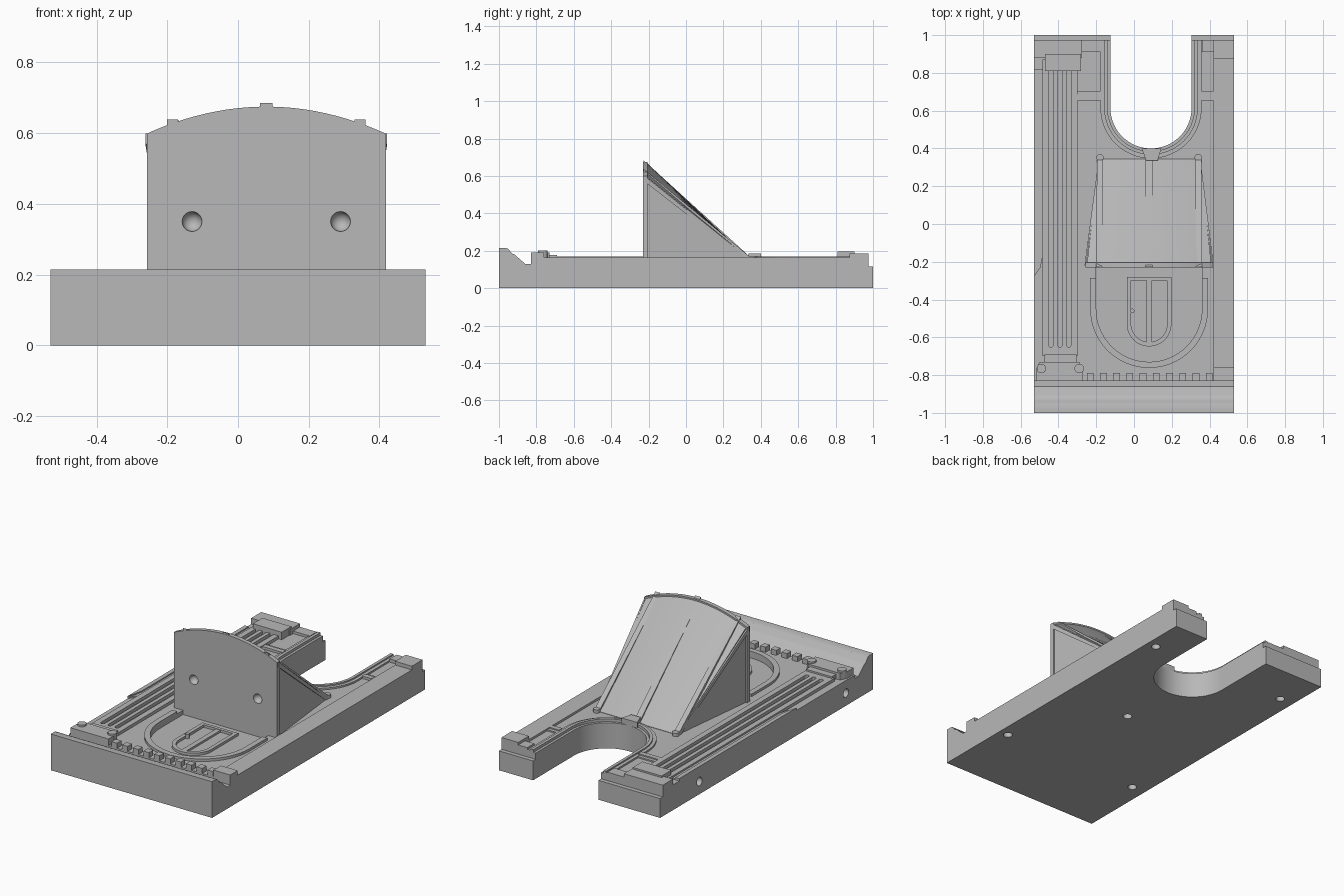
import bpy, bmesh, math
from mathutils import Matrix

cube = bpy.data.objects.get("Cube")
if cube:
    bpy.data.objects.remove(cube)

stone = bpy.data.materials.new("grey stone")
stone.use_nodes = True
GREY = (0.48, 0.48, 0.48, 1)
stone.diffuse_color = GREY
stone.node_tree.nodes["Principled BSDF"].inputs["Base Color"].default_value = GREY

AXIS = 0.09      # centre line of arch and door
TOP = 0.15       # height of the wall field
HALF = 0.53      # half width of the slab


def finish(name, bm):
    bmesh.ops.recalc_face_normals(bm, faces=bm.faces)
    mesh = bpy.data.meshes.new(name)
    bm.to_mesh(mesh)
    bm.free()
    mesh.materials.append(stone)
    ob = bpy.data.objects.new(name, mesh)
    bpy.context.collection.objects.link(ob)
    return ob


def loft(name, first, second):
    """Solid between two matching outlines."""
    bm = bmesh.new()
    a = [bm.verts.new(p) for p in first]
    b = [bm.verts.new(p) for p in second]
    bm.faces.new(a)
    bm.faces.new(b)
    for i in range(len(a)):
        j = (i + 1) % len(a)
        bm.faces.new((a[i], a[j], b[j], b[i]))
    return finish(name, bm)


def prism(name, outline, z0, z1):
    return loft(name, [(x, y, z0) for x, y in outline], [(x, y, z1) for x, y in outline])


def box(name, x0, x1, y0, y1, z1, z0=0.1):
    return prism(name, [(x0, y0), (x1, y0), (x1, y1), (x0, y1)], z0, z1)


def arc(cx, cy, r, start, end, n=32):
    angles = [math.radians(start + (end - start) * i / n) for i in range(n + 1)]
    return [(cx + r * math.cos(t), cy + r * math.sin(t)) for t in angles]


def u_shape(cx, cy, r, end):
    """Half circle below, straight legs up to y = end."""
    return [(cx - r, end)] + arc(cx, cy, r, 180, 360) + [(cx + r, end)]


def u_band(name, cx, cy, r0, r1, end, z1):
    outline = u_shape(cx, cy, r1, end) + u_shape(cx, cy, r0, end)[::-1]
    return prism(name, outline, 0.1, z1)


def rod(name, centre, r, depth, axis="Z"):
    bm = bmesh.new()
    bmesh.ops.create_cone(bm, cap_ends=True, segments=24, radius1=r, radius2=r, depth=depth)
    turn = Matrix.Rotation(math.pi / 2, 4, "Y") if axis == "X" else Matrix()
    bm.transform(Matrix.Translation(centre) @ turn)
    return finish(name, bm)


def cut(ob, cutters):
    for c in cutters:
        mod = ob.modifiers.new("cut", "BOOLEAN")
        mod.operation = "DIFFERENCE"
        mod.object = c
    graph = bpy.context.evaluated_depsgraph_get()
    mesh = bpy.data.meshes.new_from_object(ob.evaluated_get(graph))
    ob.modifiers.clear()
    ob.data = mesh
    for c in cutters:
        bpy.data.objects.remove(c)


# Slab with the cornice moulding along its front edge
side = [(-1, 0), (1, 0), (1, .115), (.975, .115), (.975, TOP), (-.83, TOP), (-.83, .13),
        (-.86, .13), (-.9, .165), (-.915, .18), (-.93, .185), (-.95, .21), (-.965, .215), (-1, .215)]
slab = loft("slab", [(-HALF, y, z) for y, z in side], [(HALF, y, z) for y, z in side])
cutters = [prism("notch_cutter", u_shape(AXIS, .615, .215, 1.1), -.1, .4),
           prism("door_cutter", u_shape(.08, -.45, .28, -.22), .125, .4)]
for y in (-.745, -.06, .63):
    cutters.append(rod("peg_cutter", (-HALF, y, .075), .025, .12, "X"))
for x, y in ((-.44, -.54), (-.44, .75), (.47, -.54), (.47, .75), (.09, .05)):
    cutters.append(rod("peg_cutter", (x, y, 0), .025, .08))
cut(slab, cutters)

# Stepped moulding around the open arch, and its keystone
for i, (r0, r1, z) in enumerate(((.215, .23, .152), (.23, .248, .168), (.248, .268, .16))):
    u_band(f"arch_moulding_{i}", AXIS, .615, r0, r1, .975, z)
prism("keystone", [(.065, .335), (.125, .335), (.145, .4), (.04, .4)], .1, .185)

# Door surround, door and knob
u_band("door_surround", .08, -.45, .28, .312, -.285, .165)
u_band("door_frame", .08, -.53, .095, .118, -.28, .14)
box("door_head", -.035, .195, -.3, -.28, .14)
box("door_stile", .065, .095, -.63, -.28, .137)
rod("door_knob", (-.01, -.46, .13), .012, .04)

# Fluted pilaster
pilaster = box("pilaster", -.485, -.3, -.7, .87, .168)
flutes = []
for x in (-.44, -.393, -.346):
    ends = arc(x, .82, .012, 0, 180, 8) + arc(x, -.64, .012, 180, 360, 8)
    flutes.append(prism("flute_cutter", ends, .145, .3))
cut(pilaster, flutes)

# Capital of the pilaster
prism("capital", [(-.52, -.83), (-.27, -.83), (-.27, -.77), (-.29, -.73), (-.5, -.73), (-.52, -.77)],
      .1, .19)
box("capital_neck", -.475, -.305, -.735, -.69, .178)
for x in (-.49, -.29):
    rod("volute", (x, -.765, .155), .025, .09)

# Base of the pilaster
box("pilaster_base", -.47, -.28, .81, .9, .195)
box("pilaster_plinth", -HALF, -.275, .88, .975, .185)
box("plinth_step", -.28, -.165, .91, .975, .165)

# Curved moulding on the outer edge beside the pilaster
for i, (width, z) in enumerate(((.045, .158), (.025, .165))):
    edge = -HALF + width
    prism(f"edge_moulding_{i}", [(-HALF, .82), (edge, .82), (edge, -.18), (edge - .01, -.23),
                                 (-HALF, -.28)], .1, z)

# Plain pilaster on the other edge
box("plain_pilaster", .42, HALF, -.8, .9, .163)
box("plain_capital", .42, HALF, -.83, -.76, .19)
box("plain_base", .42, HALF, .875, .975, .185)
box("plain_base_step", .36, .42, .91, .975, .17)

# Small sills between the arch and the pilasters
for x0, x1 in ((-.3, -.165), (.355, .42)):
    box("sill", x0, x1, .655, .685, .165)
    box("sill_step", x0, x1, .685, .705, .158)

# Dentils below the cornice
for i in range(10):
    x = -.25 + i * .07
    box("dentil", x, x + .036, -.83, -.79, .18)


def crown(x):
    """Height of the curved panel top."""
    return .675 - .075 * ((x - .08) / .335) ** 2


# Upright panel with two round sockets
xs = [-.258 + .676 * i / 24 for i in range(25)]
outline = [(xs[0], .1)] + [(x, crown(x)) for x in xs] + [(xs[-1], .1)]
panel = loft("upright_panel", [(x, -.23, z) for x, z in outline], [(x, -.205, z) for x, z in outline])


def foot(x):
    """Narrowed position where the roof meets the slab."""
    return .082 + (x - .08) * .79


# Sloping roof body running from the panel to the arch
roof = loft("sloping_roof",
            [(.08 + (x - .08) * .975, -.215, z) for x, z in outline],
            [(foot(x), .345, .12 if z == .1 else .152) for x, z in outline])

sockets = []
for ob in (panel, roof):
    for x in (-.13, .29):
        bm = bmesh.new()
        bmesh.ops.create_uvsphere(bm, u_segments=24, v_segments=16, radius=.028)
        bm.transform(Matrix.Translation((x, -.23, .35)))
        sockets.append(finish("socket_cutter", bm))
    cut(ob, sockets[-2:])

# Three battens on the roof
for name, x, x2, w in (("middle", .08, .08, .018), ("right", -.185, -.18, .016), ("left", .345, .34, .016)):
    z = crown(x)
    loft(f"{name}_batten",
         [(x - w, -.228, z - .03), (x + w, -.228, z - .03), (x + w, -.228, z + .01), (x - w, -.228, z + .01)],
         [(x2 - w, .345, .13), (x2 + w, .345, .13), (x2 + w, .345, .165), (x2 - w, .345, .165)])
    if name != "middle":
        rod(f"{name}_batten_end", (x2, .352, .145), .019, .05)

# Raised lip along the sloping side edges
for name, x in (("right", xs[0]), ("left", xs[-1])):
    z = crown(x)
    x2 = foot(x)
    loft(f"{name}_roof_edge",
         [(x - .004, -.22, z - .03), (x + .004, -.22, z - .03), (x + .004, -.22, z), (x - .004, -.22, z)],
         [(x2 - .004, .33, .14), (x2 + .004, .33, .14), (x2 + .004, .33, .16), (x2 - .004, .33, .16)])

# Smooth the curved faces, keeping edges sharp
bpy.ops.object.select_all(action="DESELECT")
for ob in bpy.context.scene.objects:
    if ob.type == "MESH":
        ob.select_set(True)
        bpy.context.view_layer.objects.active = ob
bpy.ops.object.shade_smooth_by_angle(angle=math.radians(30))
